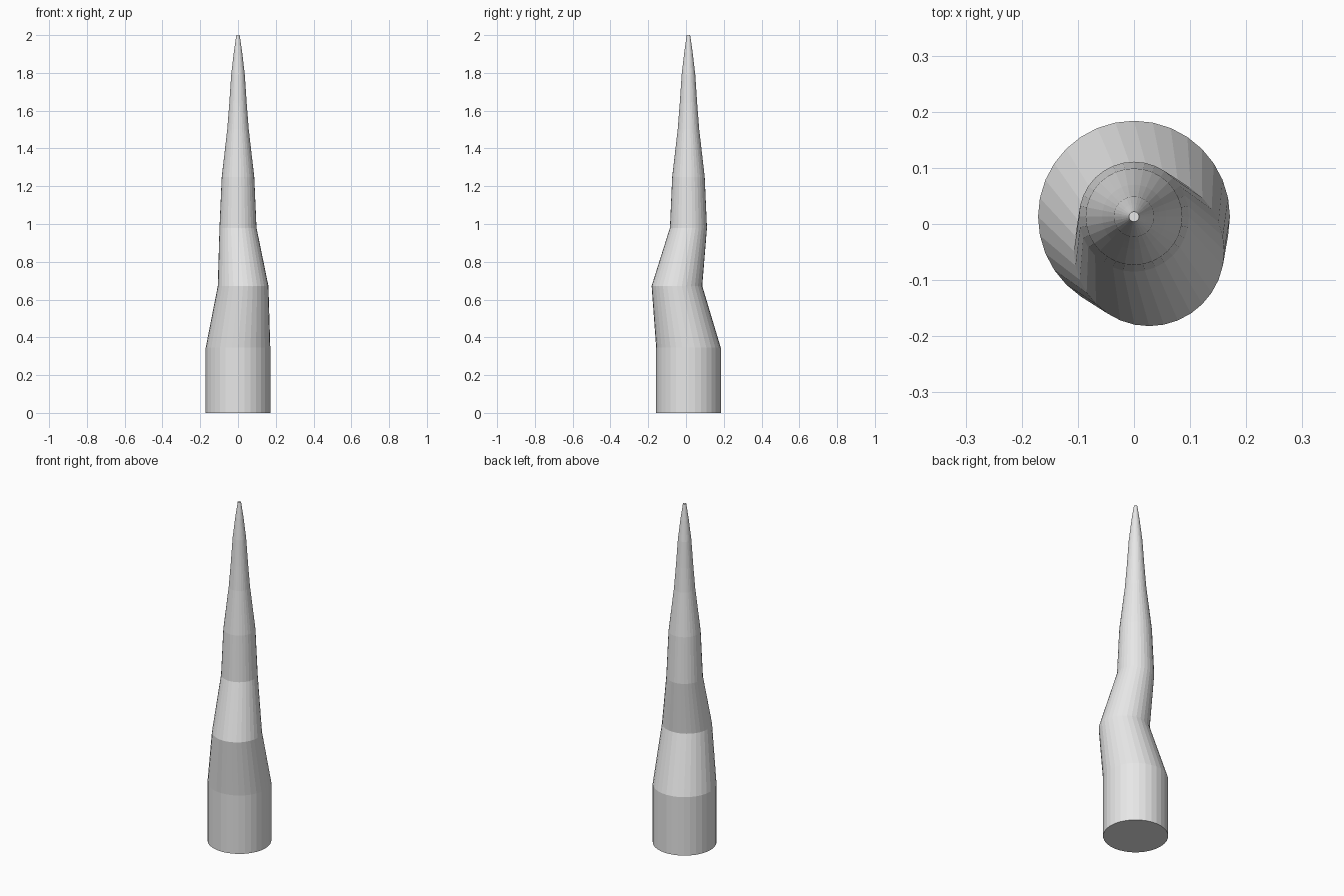
import bpy, bmesh, math

if "Cube" in bpy.data.objects:
    bpy.data.objects.remove(bpy.data.objects["Cube"])

SIDES = 32
# cross-sections of the bent spike: height, centre x, centre y, radius
RINGS = [
    (0.00, 0.0, 0.013, 0.171),
    (0.345, 0.0, 0.013, 0.171),
    (0.672, 0.027, -0.048, 0.134),
    (0.98, 0.0, 0.013, 0.098),
    (1.25, 0.0, 0.013, 0.086),
    (1.50, 0.0, 0.013, 0.057),
    (1.64, 0.0, 0.013, 0.046),
    (1.79, 0.0, 0.013, 0.036),
    (1.91, 0.0, 0.013, 0.022),
    (2.00, 0.0, 0.013, 0.009),
]

grey = bpy.data.materials.new("plain grey")
grey.diffuse_color = (0.8, 0.8, 0.8, 1)
grey.use_nodes = True
grey.node_tree.nodes["Principled BSDF"].inputs["Base Color"].default_value = grey.diffuse_color

# lofted body with capped ends
bm = bmesh.new()
loops = []
for z, cx, cy, r in RINGS:
    loops.append([bm.verts.new((cx + r * math.cos(a), cy + r * math.sin(a), z))
                  for a in (2 * math.pi * i / SIDES for i in range(SIDES))])
for low, high in zip(loops, loops[1:]):
    for i in range(SIDES):
        j = (i + 1) % SIDES
        bm.faces.new((low[i], low[j], high[j], high[i]))
bm.faces.new(loops[0][::-1])
bm.faces.new(loops[-1])

mesh = bpy.data.meshes.new("bent_spike")
bm.to_mesh(mesh)
bm.free()
mesh.materials.append(grey)
bpy.context.collection.objects.link(bpy.data.objects.new("bent_spike", mesh))
